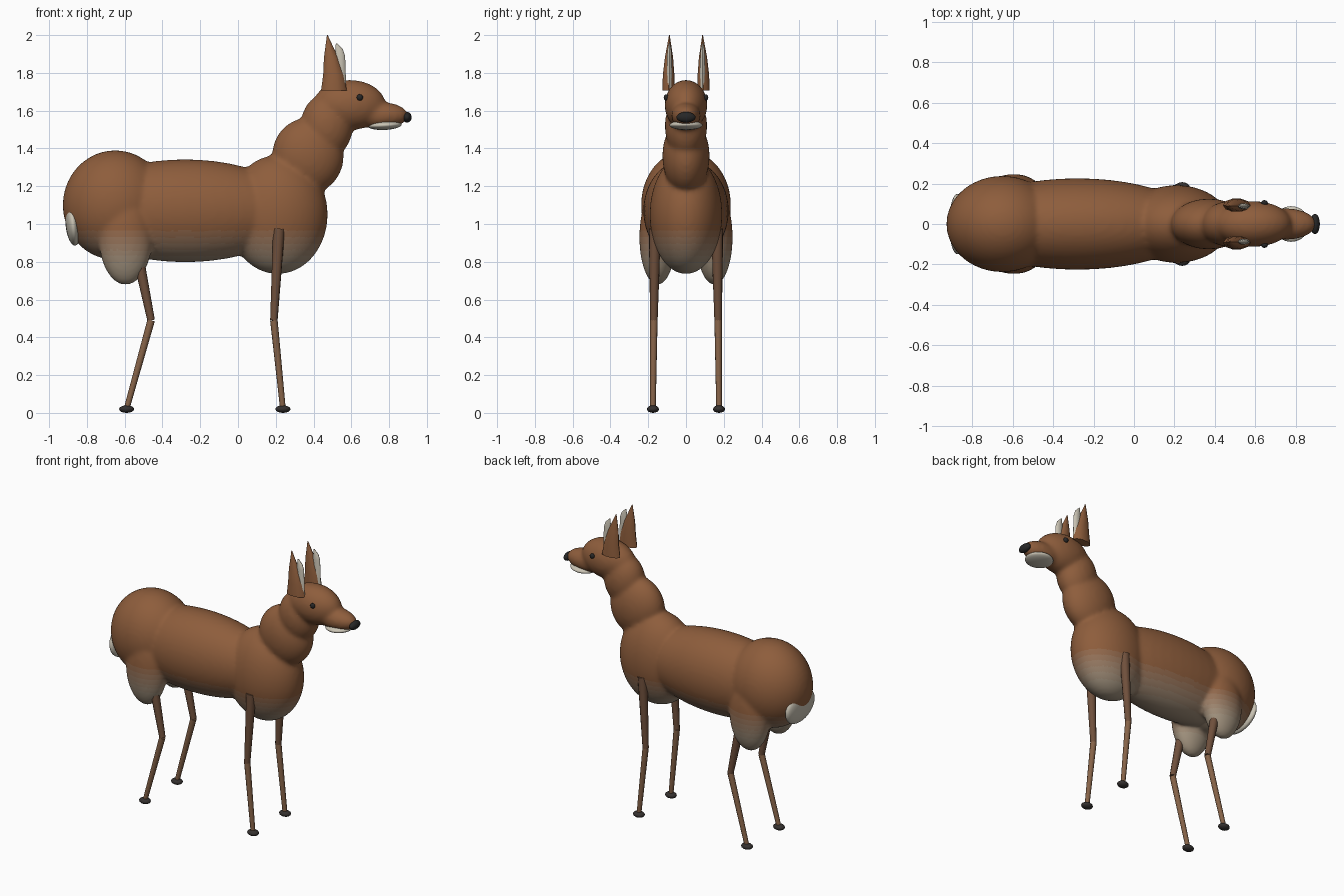
import bpy, bmesh, math
from mathutils import Vector, Matrix

if "Cube" in bpy.data.objects:
    bpy.data.objects.remove(bpy.data.objects["Cube"])


def mat(name, c):
    m = bpy.data.materials.new(name)
    m.diffuse_color = (*c, 1)
    m.use_nodes = True
    m.node_tree.nodes["Principled BSDF"].inputs["Base Color"].default_value = m.diffuse_color
    return m


fur = mat("fur", (.27, .11, .045))
cream = mat("cream", (.58, .54, .45))
dark = mat("dark", (.02, .02, .02))
leg_up = mat("upper_leg_brown", (.16, .08, .045))
leg_low = mat("lower_leg_brown", (.24, .125, .065))
hoof_m = mat("hoof_dark", (.035, .03, .028))


def finish(bm, name, material, angle=None):
    me = bpy.data.meshes.new(name)
    bmesh.ops.recalc_face_normals(bm, faces=bm.faces)
    bm.to_mesh(me)
    bm.free()
    me.materials.append(material)
    ob = bpy.data.objects.new(name, me)
    bpy.context.collection.objects.link(ob)
    if angle:
        bpy.ops.object.select_all(action='DESELECT')
        ob.select_set(True)
        bpy.context.view_layer.objects.active = ob
        bpy.ops.object.shade_smooth_by_angle(angle=math.radians(angle))
    return ob


def add_ball(bm, c, r, tilt=0, seg=32):
    m = Matrix.Translation(c) @ Matrix.Rotation(tilt, 4, 'Y') @ Matrix.Diagonal((*r, 1))
    bmesh.ops.create_uvsphere(bm, u_segments=seg, v_segments=seg // 2, radius=1, matrix=m)


def ball(name, c, r, material, tilt=0, seg=32):
    bm = bmesh.new()
    add_ball(bm, c, r, tilt, seg)
    return finish(bm, name, material, 60)


def tube(name, a, b, r1, r2, material):
    a, b = Vector(a), Vector(b)
    d = b - a
    m = Matrix.Translation((a + b) / 2) @ d.to_track_quat('Z', 'Y').to_matrix().to_4x4()
    bm = bmesh.new()
    bmesh.ops.create_cone(bm, cap_ends=True, segments=10, radius1=r1, radius2=r2,
                          depth=d.length, matrix=m)
    return finish(bm, name, material, 40)


def blade(name, sections, material, n=10):
    """Loft of horizontal ellipses: (z, x, y, rx, ry)."""
    bm = bmesh.new()
    rings = []
    for z, x, y, rx, ry in sections:
        rings.append([bm.verts.new((x + rx * math.cos(t * math.tau / n),
                                    y + ry * math.sin(t * math.tau / n), z)) for t in range(n)])
    for lo, hi in zip(rings, rings[1:]):
        for i in range(n):
            j = (i + 1) % n
            bm.faces.new((lo[i], lo[j], hi[j], hi[i]))
    bm.faces.new(rings[0])
    bm.faces.new(rings[-1])
    return finish(bm, name, material, 40)


# body: ellipsoid masses fused into one smooth skin
bm = bmesh.new()
masses = [((-.65, 0, 1.1), (.278, .238, .29)),     # rump
          ((-.28, 0, 1.07), (.6, .226, .272)),     # barrel
          ((.21, 0, 1.05), (.265, .192, .315)),    # chest
          ((.37, 0, 1.36), (.19, .125, .202)),     # lower neck
          ((.47, 0, 1.52), (.138, .112, .172)),    # upper neck
          ((.59, 0, 1.63), (.192, .113, .133)),    # head
          ((.75, 0, 1.575), (.152, .078, .071))]   # muzzle
masses += [((-.595, s * .15, .93), (.142, .097, .253)) for s in (-1, 1)]  # thighs
for c, r in masses:
    add_ball(bm, c, r, seg=48)
body = finish(bm, "body", fur)
mod = body.modifiers.new("fuse", 'REMESH')
mod.mode = 'VOXEL'
mod.voxel_size = .012
mod = body.modifiers.new("soften", 'SMOOTH')
mod.factor = .5
mod.iterations = 10
bpy.context.view_layer.update()
skin = bpy.data.meshes.new_from_object(body.evaluated_get(bpy.context.evaluated_depsgraph_get()))
body.modifiers.clear()
body.data = skin

# belly fade in bands of material by height
BANDS = 6
skin.materials.clear()
skin.materials.append(fur)
top, low = Vector((.27, .11, .045)), Vector((.36, .29, .21))
for k in range(1, BANDS + 1):
    skin.materials.append(mat(f"belly_fade_{k}", top.lerp(low, k / BANDS)))
for p in skin.polygons:
    p.use_smooth = True
    f = (.98 - p.center.z) / .2
    p.material_index = max(0, min(BANDS, int(f * BANDS + .5)))

# rump patch, jaw, nose
ball("tail_patch", (-.873, 0, .997), (.04, .15, .112), cream, tilt=-.1)
ball("jaw", (.777, 0, 1.523), (.09, .088, .025), cream, tilt=-.05)
ball("nose", (.895, 0, 1.565), (.024, .05, .028), dark)

for s, side in ((-1, "right"), (1, "left")):
    ball(f"eye_{side}", (.645, s * .104, 1.67), (.017, .014, .017), dark, seg=16)
    # ears
    blade(f"ear_{side}", [(1.708, .508, s * .093, .068, .034), (1.79, .506, s * .092, .055, .032),
                          (1.88, .493, s * .09, .038, .023), (2.0, .473, s * .088, .002, .002)], fur)
    blade(f"inner_ear_{side}", [(1.72, .54, s * .088, .033, .016), (1.89, .54, s * .088, .027, .013),
                                (1.925, .535, s * .088, .02, .01),
                                (1.955, .522, s * .088, .004, .004)], cream)
    # legs: (hip, knee, foot)
    for part, hip, knee, foot in (("front", (.217, .165, .975), (.19, .17, .49), (.238, .175, .02)),
                                  ("hind", (-.548, .165, .92), (-.46, .17, .49), (-.59, .175, .02))):
        hip, knee, foot = (Vector((v[0], s * v[1], v[2])) for v in (hip, knee, foot))
        tube(f"{part}_upper_leg_{side}", hip, knee, .032, .02, leg_up)
        tube(f"{part}_lower_leg_{side}", knee, foot, .02, .015, leg_low)
        ball(f"{part}_hoof_{side}", foot, (.04, .032, .02), hoof_m, seg=16)
